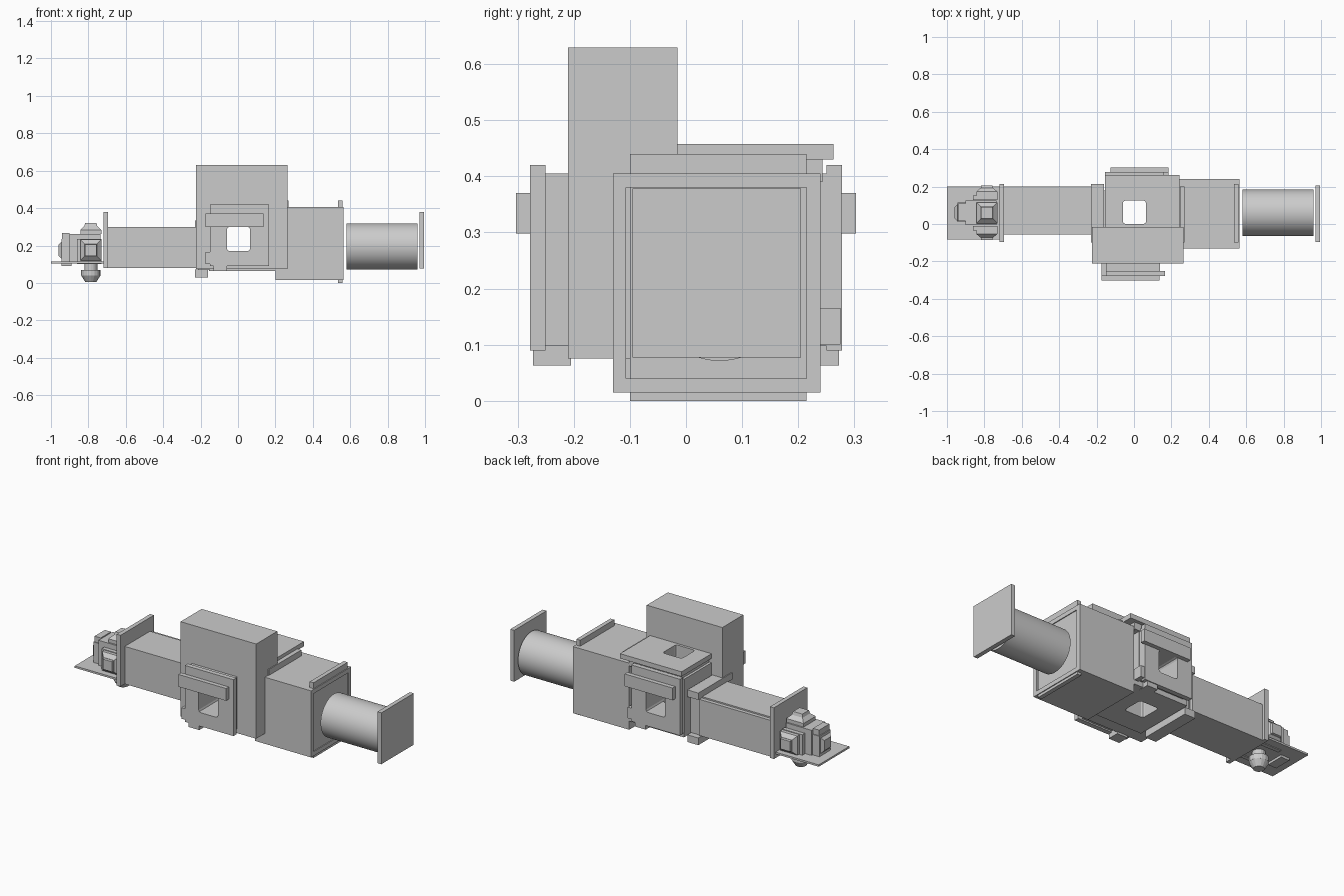
import bpy, math
from math import pi

if "Cube" in bpy.data.objects:
    bpy.data.objects.remove(bpy.data.objects["Cube"])


def box(name, x0, x1, y0, y1, z0, z1):
    bpy.ops.mesh.primitive_cube_add(size=1, location=((x0+x1)/2, (y0+y1)/2, (z0+z1)/2))
    o = bpy.context.object
    o.name = name
    o.scale = (x1-x0, y1-y0, z1-z0)
    bpy.ops.object.transform_apply(location=False, rotation=False, scale=True)
    return o


def cone(name, sides, r1, r2, depth, loc, rot=(0, 0, 0), turn=0):
    bpy.ops.mesh.primitive_cone_add(vertices=sides, radius1=r1, radius2=r2, depth=depth, location=loc)
    o = bpy.context.object
    o.name = name
    for v in o.data.vertices:
        c, s = math.cos(turn), math.sin(turn)
        v.co.xy = (c*v.co.x - s*v.co.y, s*v.co.x + c*v.co.y)
    o.rotation_euler = rot
    return o


def cut(o, *cutters):
    for c in cutters:
        m = o.modifiers.new("cut", 'BOOLEAN')
        m.operation = 'DIFFERENCE'
        m.solver = 'EXACT'
        m.object = c
        c.hide_render = True
        c.hide_set(True)
    return o


# window cutters, rounded corners
win_y = box("window_cutter_y", -.06, .065, -.5, .5, .17, .30)
win_z = box("window_cutter_z", -.06, .065, 0, .125, -.2, .8)
for w, axis in ((win_y, 1), (win_z, 2)):
    keep = [e for e in w.data.edges
            if abs(w.data.vertices[e.vertices[0]].co[axis] - w.data.vertices[e.vertices[1]].co[axis]) > .1]
    attr = w.data.attributes.new("bevel_weight_edge", 'FLOAT', 'EDGE')
    for e in keep:
        attr.data[e.index].value = 1
    b = w.modifiers.new("bevel", 'BEVEL')
    b.limit_method = 'WEIGHT'
    b.width = .014
    b.segments = 2

# central hub with crossing windows
cut(box("centre_block", -.155, .165, -.02, .235, .075, .405), win_y, win_z)
cut(box("bottom_panel", -.155, .205, -.13, .24, .065, .09), win_z)
cut(box("top_neck", -.14, .2, -.02, .243, .39, .432), win_z)
cut(box("top_panel", -.155, .243, -.02, .263, .43, .458), win_z)
cut(box("tall_housing", -.225, .265, -.21, -.015, .075, .63), win_y)


# window panels, front and back are half-turn copies
def side(name, s, x0, x1, y0, y1, z0, z1):
    if s < 0:
        return box(name, x0, x1, y0, y1, z0, z1)
    return box(name, .01-x1, .01-x0, -y1, -y0, z0, z1)


for s, tag in ((-1, "front"), (1, "back")):
    cut(side(tag + "_window_panel", s, -.15, .165, -.278, -.25, .09, .42), win_y)
    cut(side(tag + "_window_spacer", s, -.15, .14, -.252, -.2, .098, .405), win_y)
    side(tag + "_window_bar", s, -.175, .135, -.303, -.276, .298, .37)
    side(tag + "_lower_tab", s, -.13, -.06, -.273, -.205, .063, .1)
    side(tag + "_side_tab", s, -.175, -.145, -.275, -.2, .1, .165)

# hollow right housing with slotted panels
hollow = box("housing_cutter", .23, .7, -.107, .215, .04, .38)
cut(box("right_housing", .2, .565, -.13, .24, .015, .405), hollow)
box("housing_end_panel", .535, .56, -.1, .215, 0, .44)
box("housing_inner_panel", .245, .27, -.1, .2, .03, .44)

# barrel and its end plate
barrel = cone("barrel", 64, .124, .124, .38, (.77, .06, .195), (0, pi/2, 0))
bpy.ops.object.shade_smooth_by_angle()
box("barrel_end_plate", .97, .995, -.095, .205, .077, .378)

# left arm
box("arm_joint_panel", -.23, -.16, -.1, .215, .03, .072)
box("arm_joint_upper_panel", -.23, -.16, -.1, .215, .295, .335)
box("arm_joint_core", -.215, -.15, -.06, .18, .07, .30)
box("arm_body", -.7, -.22, -.055, .178, .08, .30)
box("arm_side_strip", -.7, -.225, .176, .2, .08, .292)
box("arm_flange", -.72, -.695, -.095, .215, .08, .38)

# base plate and small mechanism
box("base_plate", -1, -.7, -.083, .2, .104, .115)
box("mechanism_body", -.90, -.735, -.005, .125, .11, .262)
box("mechanism_end", -.945, -.89, .01, .115, .09, .235)
box("mechanism_cap", -.94, -.9, .015, .11, .235, .268)
for y in (-.022, .14):
    box("mechanism_cheek", -.86, -.73, y-.012, y+.012, .1, .235)

# stepped square hubs on the mechanism sides
cx, cy, cz = -.787, .06, .175
q = math.sqrt(2)
for name, s in (("front_hub", -1), ("back_hub", 1)):
    rot = (-s*pi/2, 0, 0)
    cone(name + "_base", 4, .056*q, .056*q, .03, (cx, cy+s*.098, cz), rot, pi/4)
    cone(name + "_taper", 4, .056*q, .034*q, .02, (cx, cy+s*.123, cz), rot, pi/4)
    cone(name + "_end", 4, .034*q, .03*q, .02, (cx, cy+s*.135, cz), rot, pi/4)
cone("top_hub_base", 4, .056*q, .056*q, .022, (cx, cy, .272), (0, 0, 0), pi/4)
cone("top_hub_taper", 4, .056*q, .035*q, .02, (cx, cy, .293), (0, 0, 0), pi/4)
cone("top_hub_end", 4, .035*q, .03*q, .018, (cx, cy, .312), (0, 0, 0), pi/4)
cone("left_hub", 4, .05*q, .03*q, .02, (-.95, cy, cz), (0, -pi/2, 0), pi/4)

# round foot knob
cone("foot_stem", 16, .035, .035, .05, (cx, cy, .09))
cone("foot_ring", 16, .052, .052, .03, (cx, cy, .055))
cone("foot_taper", 16, .03, .052, .035, (cx, cy, .023))
